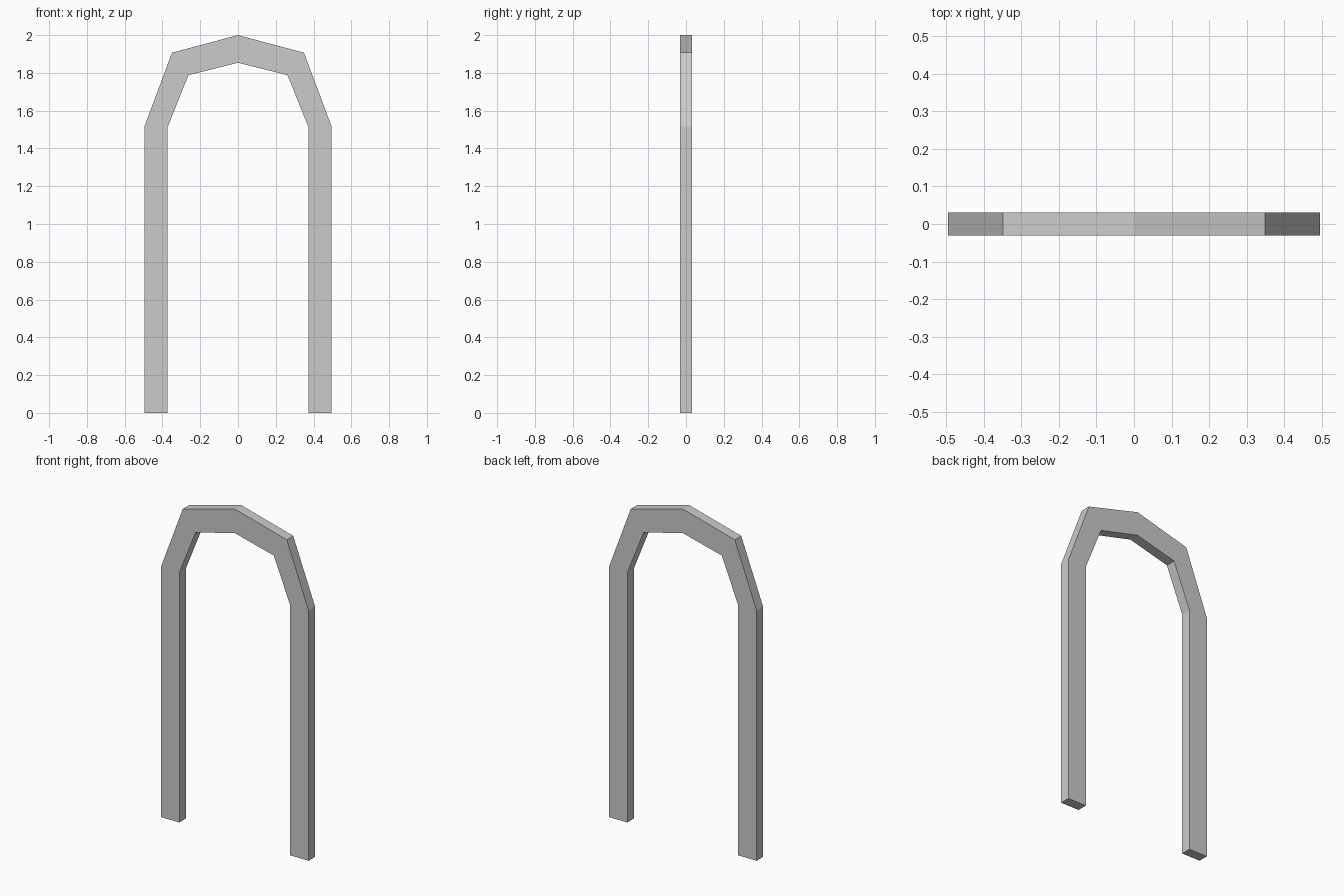
import bpy
import bmesh

if "Cube" in bpy.data.objects:
    bpy.data.objects.remove(bpy.data.objects["Cube"])

HALF_DEPTH = 0.031

# Right half of the arch as (outer, inner) x/z pairs, from foot to apex
RIGHT_HALF = [
    ((0.496, 0.0), (0.372, 0.0)),
    ((0.496, 1.515), (0.372, 1.515)),
    ((0.349, 1.907), (0.262, 1.788)),
    ((0.0, 2.0), (0.0, 1.854)),
]


def mirrored(pair):
    return tuple((-x, z) for x, z in pair)


# Full path: right foot, over the apex, down to the left foot
path = RIGHT_HALF + [mirrored(p) for p in reversed(RIGHT_HALF[:-1])]

# Rectangular cross-section ring at each bend
bm = bmesh.new()
rings = []
for (ox, oz), (ix, iz) in path:
    corners = [(ox, -HALF_DEPTH, oz), (ox, HALF_DEPTH, oz),
               (ix, HALF_DEPTH, iz), (ix, -HALF_DEPTH, iz)]
    rings.append([bm.verts.new(c) for c in corners])

# Skin between rings, then close both feet
for a, b in zip(rings, rings[1:]):
    for i in range(4):
        j = (i + 1) % 4
        bm.faces.new((a[i], a[j], b[j], b[i]))
bm.faces.new(rings[0])
bm.faces.new(rings[-1])
bmesh.ops.recalc_face_normals(bm, faces=bm.faces)

mesh = bpy.data.meshes.new("arch_frame")
bm.to_mesh(mesh)
bm.free()
arch = bpy.data.objects.new("arch_frame", mesh)
bpy.context.collection.objects.link(arch)
